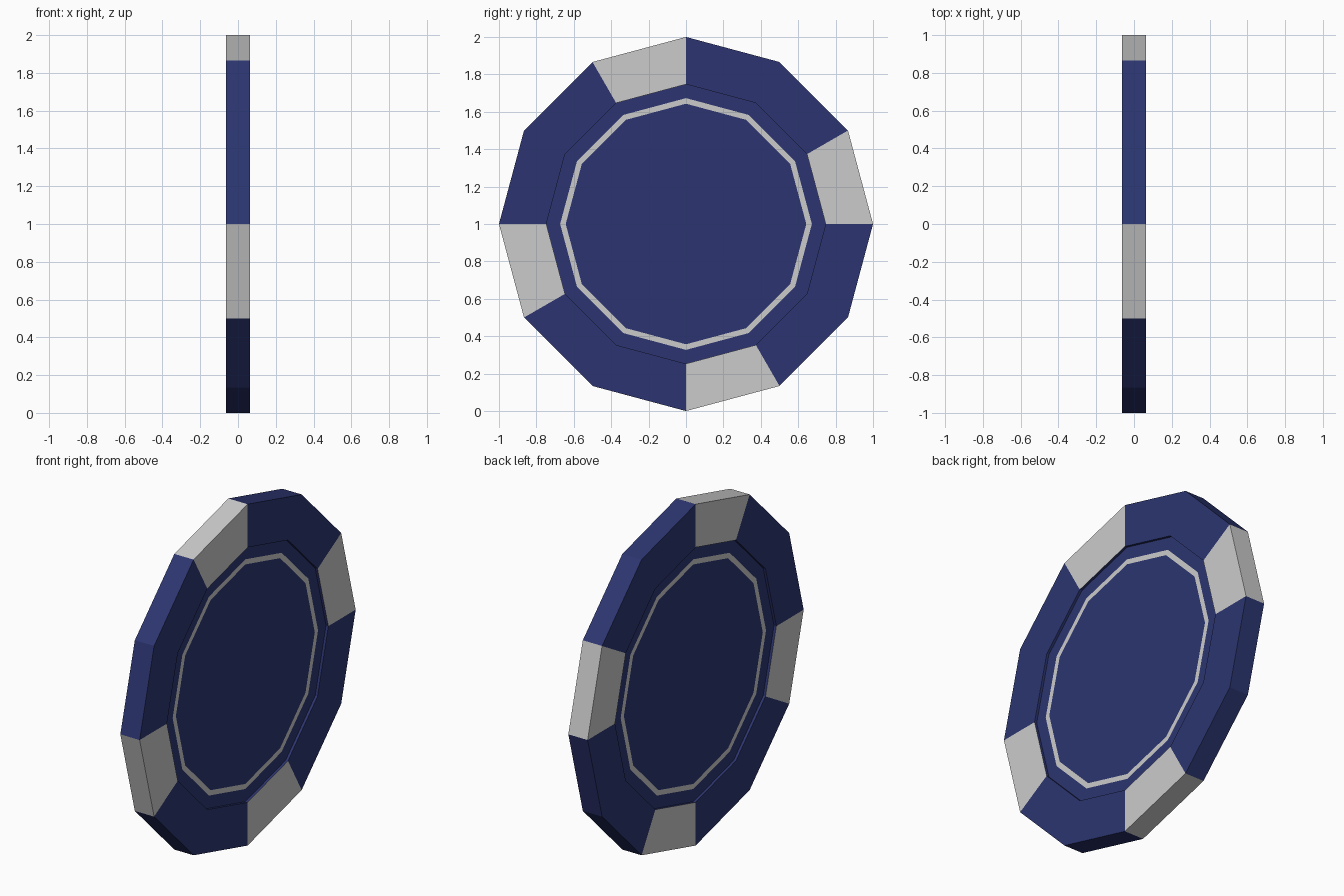
import bpy, bmesh
from math import cos, sin, pi

if "Cube" in bpy.data.objects:
    bpy.data.objects.remove(bpy.data.objects["Cube"])

SIDES = 12
HALF = 0.0625            # half thickness
FLOOR = HALF - 0.015     # recessed face level
R_OUT, R_REC, R_RING, R_CORE = 1.0, 0.747, 0.673, 0.643

navy = bpy.data.materials.new("navy")
navy.diffuse_color = (0.025, 0.036, 0.165, 1)
navy.use_nodes = True
navy.node_tree.nodes["Principled BSDF"].inputs["Base Color"].default_value = navy.diffuse_color


def point(bm, r, x, i):
    a = 2 * pi * i / SIDES
    return bm.verts.new((x, r * cos(a), 1 + r * sin(a)))


def build(name, profiles, segments, mat=None, cap=None):
    """Sweep (radius, x) profiles over the chosen segments; cap closes both faces."""
    bm = bmesh.new()
    for prof in profiles:
        for i in segments:
            for (r0, x0), (r1, x1) in zip(prof, prof[1:]):
                bm.faces.new([point(bm, r0, x0, i), point(bm, r1, x1, i),
                              point(bm, r1, x1, i + 1), point(bm, r0, x0, i + 1)])
    if cap:
        bm.faces.new([point(bm, cap[0], cap[1], i) for i in range(SIDES)])
        bm.faces.new([point(bm, cap[0], -cap[1], -i) for i in range(SIDES)])
    bmesh.ops.remove_doubles(bm, verts=bm.verts, dist=1e-5)
    me = bpy.data.meshes.new(name)
    bm.to_mesh(me)
    bm.free()
    if mat:
        me.materials.append(mat)
    ob = bpy.data.objects.new(name, me)
    bpy.context.collection.objects.link(ob)
    return ob


def both(prof):
    """Profile on the +x face plus its mirrored copy on the -x face."""
    return [prof, [(r, -x) for r, x in reversed(prof)]]


every = range(SIDES)
inserts = [i for i in every if i % 3 == 0]
blues = [i for i in every if i % 3]
rim = [[(R_REC, HALF), (R_OUT, HALF), (R_OUT, -HALF), (R_REC, -HALF)]]

# Outer rim: navy stretches and four pale edge inserts
build("rim", rim, blues, navy)
build("edge_inserts", rim, inserts)

# Recess step and navy border around the inlay
build("recess_border", both([(R_RING, FLOOR), (R_REC, FLOOR), (R_REC, HALF)]), every, navy)

# Thin pale ring on each face
build("inlay_ring", both([(R_CORE, FLOOR), (R_RING, FLOOR)]), every)

# Central faces
build("centre_faces", [], every, navy, cap=(R_CORE, FLOOR))

# Orient the face normals outwards: sweep faces are wound +x outwards by default
for ob in bpy.context.collection.objects:
    bm = bmesh.new()
    bm.from_mesh(ob.data)
    bm.normal_update()
    for f in bm.faces:
        c, n = f.calc_center_median(), f.normal
        if abs(n.x) > 0.5:
            wrong = n.x * c.x < 0
        else:
            outward = n.y * c.y + n.z * (c.z - 1)
            wrong = (outward < 0) if ob.name != "recess_border" else (outward > 0)
        if wrong:
            f.normal_flip()
    bm.to_mesh(ob.data)
    bm.free()
